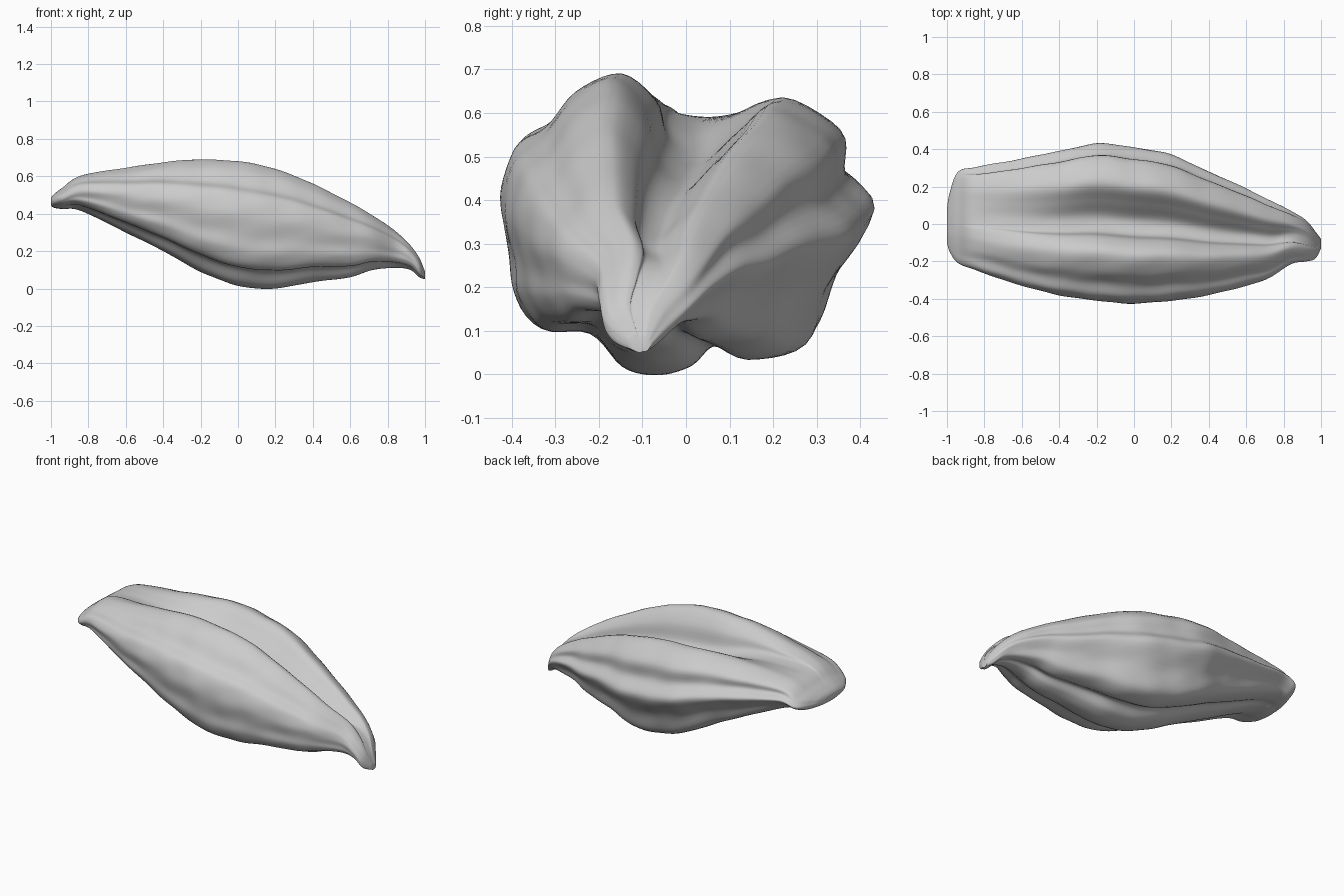
import bpy, bmesh, math
from mathutils import Vector

cube = bpy.data.objects.get("Cube")
if cube:
    bpy.data.objects.remove(cube, do_unlink=True)

# Lobed cross-section (y, z), anticlockwise from the main ridge
PROFILE = [(-.16, .69), (-.26, .645), (-.33, .56), (-.40, .51), (-.43, .40), (-.41, .28),
           (-.40, .19), (-.34, .11), (-.22, .10), (-.14, .02), (-.05, 0), (.03, .02),
           (.09, .07), (.18, .035), (.30, .07), (.35, .20), (.43, .34), (.365, .43),
           (.355, .54), (.22, .625), (.12, .55), (.03, .47), (-.05, .50), (-.08, .61)]

# Extents along the body: x, y min, y max, z min, z max
STATIONS = [(-1, -.10, .08, .445, .485), (-.985, -.15, .17, .432, .505), (-.94, -.21, .28, .425, .54),
            (-.84, -.25, .305, .415, .605), (-.6, -.33, .35, .30, .645), (-.4, -.38, .39, .20, .675),
            (-.2, -.41, .43, .09, .69), (0, -.425, .41, .015, .68), (.2, -.41, .37, 0, .64),
            (.4, -.38, .28, .035, .56), (.6, -.33, .19, .06, .46), (.72, -.29, .13, .10, .39),
            (.84, -.215, .07, .11, .31), (.92, -.20, .02, .10, .235), (.97, -.185, -.04, .06, .165),
            (1, -.13, -.08, .05, .09)]


def spline(points, i, t):
    """Catmull-Rom point between four neighbours."""
    a, b, c, d = (Vector(p) for p in points[i:i + 4])
    return (2 * b + (c - a) * t + (2 * a - 5 * b + 4 * c - d) * t * t
            + (3 * b - a - 3 * c + d) * t ** 3) / 2


def smoothstep(lo, hi, v):
    t = min(max((v - lo) / (hi - lo), 0), 1)
    return t * t * (3 - 2 * t)


STEPS = 5
loop = PROFILE[-1:] + PROFILE + PROFILE[:2]
section = [spline(loop, i, k / STEPS) for i in range(len(PROFILE)) for k in range(STEPS)]
rows = STATIONS[:1] + STATIONS + STATIONS[-1:]
stations = [spline(rows, i, k / 8) for i in range(len(STATIONS) - 1) for k in range(8)]
stations.append(Vector(STATIONS[-1]))

# Sweep the section along the body, softening the lobes toward both ends
bm = bmesh.new()
rings = []
for x, y0, y1, z0, z1 in stations:
    groove = smoothstep(-.95, -.1, x)
    soft = .8 * (1 - smoothstep(-1, -.75, x)) + .6 * smoothstep(.75, .97, x)
    ring = []
    for p in section:
        u, v = p.x / .43, p.y / .345 - 1
        if -.16 < p.x < .22 and v > 0:
            roof = .99 - .17 * smoothstep(-.16, .22, p.x)
            v += max(roof - v, 0) * (1 - groove) * .8
        angle = math.atan2(v, u)
        u += (math.cos(angle) - u) * soft
        v += (math.sin(angle) - v) * soft
        # Faint wrinkles across the skin
        ripple = 1 + .006 * math.sin(26 * x + 5 * angle) * math.sin(9 * angle - 7 * x)
        ring.append(bm.verts.new((x, (y0 + y1) / 2 + u * ripple * (y1 - y0) / 2,
                                  (z0 + z1) / 2 + v * ripple * (z1 - z0) / 2)))
    rings.append(ring)
n = len(section)
for a, b in zip(rings, rings[1:]):
    for j in range(n):
        bm.faces.new((a[j], a[(j + 1) % n], b[(j + 1) % n], b[j]))
bm.faces.new(rings[0])
bm.faces.new(rings[-1])
bmesh.ops.recalc_face_normals(bm, faces=bm.faces)
mesh = bpy.data.meshes.new("seed_pod")
bm.to_mesh(mesh)
bm.free()
pod = bpy.data.objects.new("seed_pod", mesh)
bpy.context.collection.objects.link(pod)

# Plain grey skin
grey = bpy.data.materials.new("plain_grey")
grey.use_nodes = True
color = (.6, .6, .6, 1)
grey.diffuse_color = color
grey.node_tree.nodes["Principled BSDF"].inputs["Base Color"].default_value = color
mesh.materials.append(grey)

bpy.context.view_layer.objects.active = pod
pod.select_set(True)
bpy.ops.object.shade_smooth_by_angle(angle=math.radians(60))
